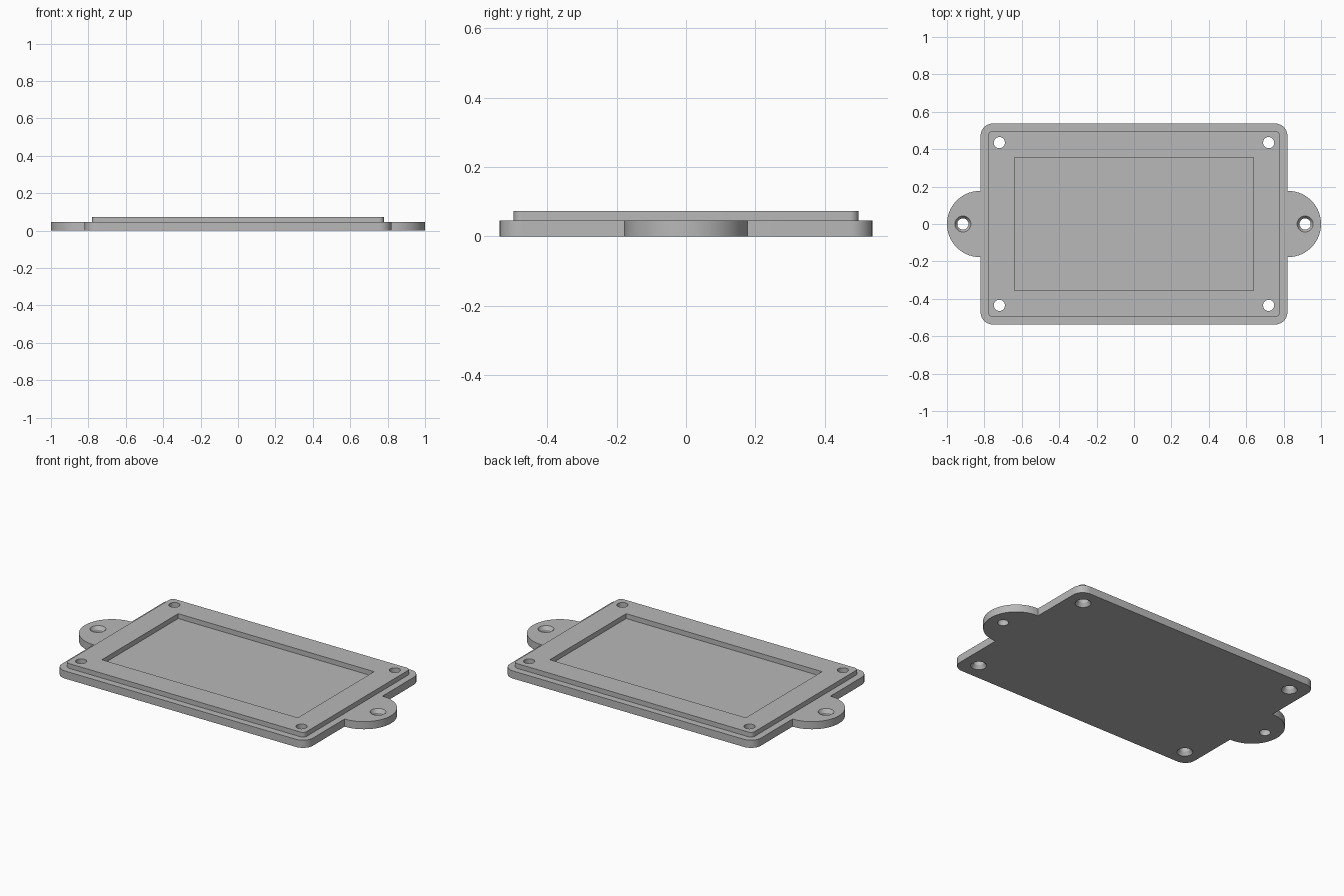
import bpy, bmesh
from math import cos, sin, pi

cube = bpy.data.objects.get("Cube")
if cube:
    bpy.data.objects.remove(cube, do_unlink=True)

PLATE_TOP, LIP_TOP, POCKET_FLOOR = 0.045, 0.073, 0.044
HALF_X, HALF_Y = 0.82, 0.537
EAR_R = 0.177

grey = bpy.data.materials.new("grey plastic")
grey.use_nodes = True
colour = (0.48, 0.48, 0.48, 1)
grey.diffuse_color = colour
grey.node_tree.nodes["Principled BSDF"].inputs["Base Color"].default_value = colour


def arc(cx, cy, r, start, end, steps):
    angles = [start + (end - start) * i / steps for i in range(steps + 1)]
    return [(cx + r * cos(a), cy + r * sin(a)) for a in angles]


def rounded_corner(sx, sy, hx, hy, r, start):
    return arc(sx * (hx - r), sy * (hy - r), r, start, start + pi / 2, 10)


def rounded_rect(hx, hy, r):
    return (rounded_corner(1, 1, hx, hy, r, 0) + rounded_corner(-1, 1, hx, hy, r, pi / 2)
            + rounded_corner(-1, -1, hx, hy, r, pi) + rounded_corner(1, -1, hx, hy, r, 1.5 * pi))


def add_object(name, bm):
    bmesh.ops.recalc_face_normals(bm, faces=bm.faces)
    mesh = bpy.data.meshes.new(name)
    bm.to_mesh(mesh)
    bm.free()
    mesh.materials.append(grey)
    obj = bpy.data.objects.new(name, mesh)
    bpy.context.collection.objects.link(obj)
    return obj


def loft(name, sections):
    """Closed solid through (outline, z) sections with equal point counts."""
    bm = bmesh.new()
    rings = [[bm.verts.new((x, y, z)) for x, y in pts] for pts, z in sections]
    bm.faces.new(rings[0])
    bm.faces.new(rings[-1])
    for low, high in zip(rings, rings[1:]):
        for i in range(len(low)):
            j = (i + 1) % len(low)
            bm.faces.new((low[i], low[j], high[j], high[i]))
    return add_object(name, bm)


def combine(target, tool, operation):
    tool.hide_render = True
    mod = target.modifiers.new(operation.title(), 'BOOLEAN')
    mod.operation, mod.solver, mod.object = operation, 'EXACT', tool
    bpy.context.view_layer.objects.active = target
    bpy.ops.object.modifier_apply(modifier=mod.name)
    bpy.data.objects.remove(tool, do_unlink=True)


def screw_hole(x, y, profile):
    """Cut a round hole following (radius, z) steps."""
    cutter = loft("hole_cutter", [(arc(x, y, r, 0, 2 * pi * 31 / 32, 31), z) for r, z in profile])
    combine(cover, cutter, 'DIFFERENCE')


# Base plate with a mounting ear at each end
ear_x = 1 - EAR_R
corners = [rounded_corner(sx, sy, HALF_X, HALF_Y, 0.065, a)
           for sx, sy, a in ((1, 1, 0), (-1, 1, pi / 2), (-1, -1, pi), (1, -1, 1.5 * pi))]
right_ear = [(HALF_X, -EAR_R)] + arc(ear_x, 0, EAR_R, -pi / 2, pi / 2, 40) + [(HALF_X, EAR_R)]
left_ear = [(-x, -y) for x, y in right_ear]
outline = right_ear + corners[0] + corners[1] + left_ear + corners[2] + corners[3]
cover = loft("cover_plate", [(outline, 0), (outline, PLATE_TOP)])

# Raised lip and its shallow rectangular pocket
lip = rounded_rect(0.78, 0.497, 0.025)
combine(cover, loft("raised_lip", [(lip, 0.02), (lip, LIP_TOP)]), 'UNION')
pocket = [(0.64, 0.356), (-0.64, 0.356), (-0.64, -0.356), (0.64, -0.356)]
combine(cover, loft("pocket_cutter", [(pocket, POCKET_FLOOR), (pocket, 0.1)]), 'DIFFERENCE')

# Corner holes countersunk below, ear holes countersunk above
for sx in (-1, 1):
    for sy in (-1, 1):
        screw_hole(sx * 0.72, sy * 0.435, [(0.05, -0.01), (0.043, 0), (0.03, 0.02), (0.03, 0.1)])
    screw_hole(sx * 0.915, 0, [(0.03, -0.01), (0.03, 0.025), (0.043, PLATE_TOP), (0.05, 0.055)])

# Smooth rounds with crisp edges
bpy.ops.object.select_all(action='DESELECT')
cover.select_set(True)
bpy.context.view_layer.objects.active = cover
bpy.ops.object.shade_smooth_by_angle(angle=0.5)
